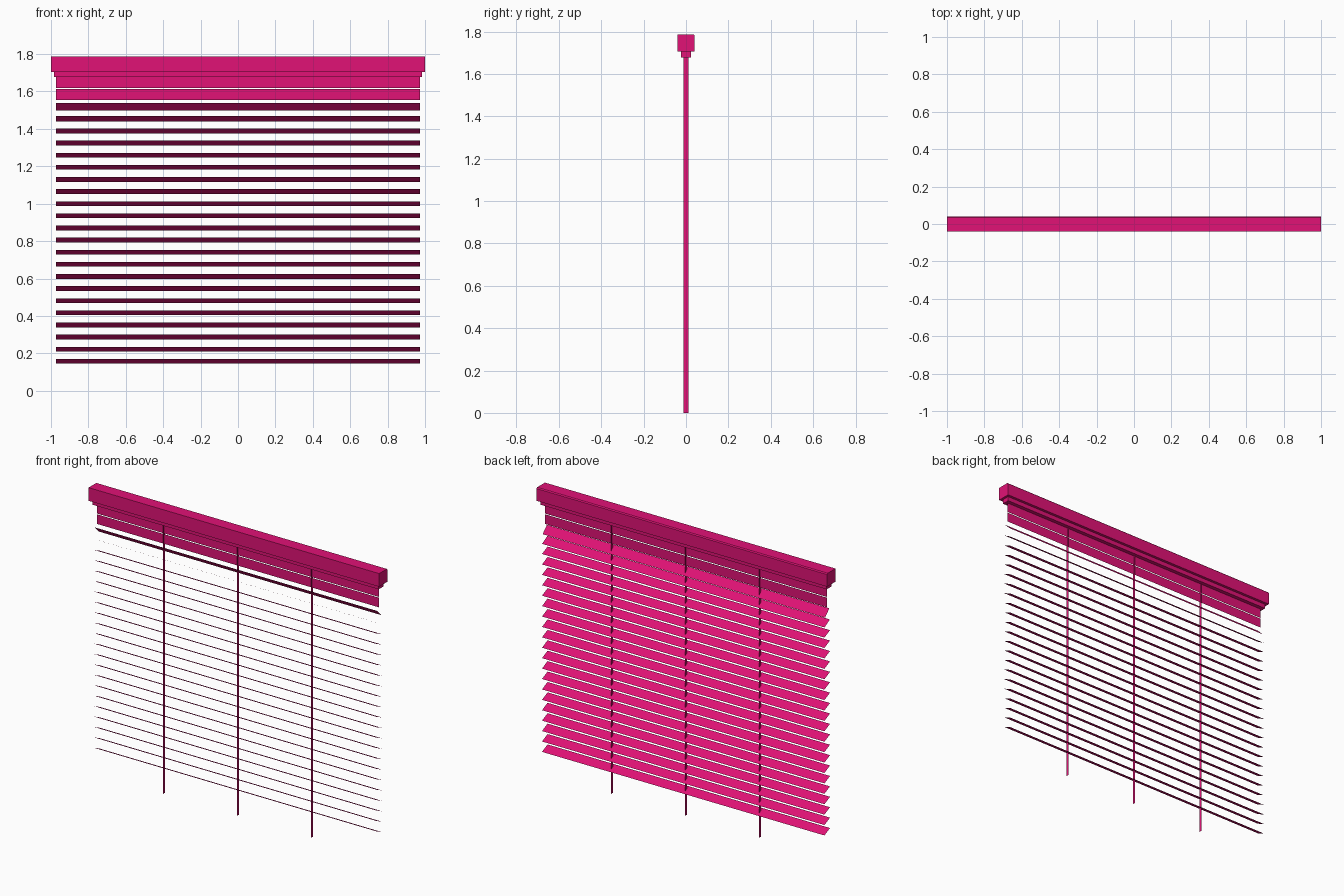
import bpy
from math import sin, cos, radians

cube = bpy.data.objects.get("Cube")
if cube:
    bpy.data.objects.remove(cube, do_unlink=True)

magenta = bpy.data.materials.new("magenta")
magenta.use_nodes = True
COLOUR = (0.75, 0.006, 0.18, 1)
magenta.diffuse_color = COLOUR
magenta.node_tree.nodes["Principled BSDF"].inputs["Base Color"].default_value = COLOUR


def add_mesh(name, verts, faces):
    mesh = bpy.data.meshes.new(name)
    mesh.from_pydata(verts, [], faces)
    mesh.materials.append(magenta)
    obj = bpy.data.objects.new(name, mesh)
    bpy.context.collection.objects.link(obj)
    return obj


def bar(name, profile, half):
    """Extrude a (y, z) profile along x with closed ends."""
    n = len(profile)
    verts = [(x, y, z) for x in (-half, half) for y, z in profile]
    faces = [(i, n + i, n + (i + 1) % n, (i + 1) % n) for i in range(n)]
    faces += [tuple(range(n)), tuple(reversed(range(n, 2 * n)))]
    faces = [tuple(reversed(f)) for f in faces]
    return add_mesh(name, verts, faces)


# Head rail with a small chamfer along its back top edge
bar("head_rail", [(-0.041, 1.705), (0.041, 1.705), (0.041, 1.781),
                  (0.035, 1.787), (-0.041, 1.787)], 1.0)

# Narrow lower rail below it
bar("lower_rail", [(-0.024, 1.678), (0.024, 1.678),
                   (0.024, 1.705), (-0.024, 1.705)], 0.985)

# Paper-thin slats: closed at the top, opening further down
SLATS, PITCH, TOP, HALF_CHORD, HALF_WIDTH = 24, 0.0648, 1.648, 0.03, 0.972
opening = [90, 90, 45, 30]
for i in range(SLATS):
    tilt = radians(opening[i] if i < len(opening) else 25)
    z = TOP - i * PITCH
    dy, dz = HALF_CHORD * cos(tilt), HALF_CHORD * sin(tilt)
    w = HALF_WIDTH
    add_mesh(f"slat_{i + 1}",
             [(-w, -dy, z + dz), (w, -dy, z + dz), (w, dy, z - dz), (-w, dy, z - dz)],
             [(0, 1, 2, 3)])

# Flat ladder tapes, edge-on to the front
for name, x in (("right_tape", -0.51), ("middle_tape", 0), ("left_tape", 0.51)):
    d = 0.011
    add_mesh(name, [(x, -d, 0), (x, d, 0), (x, d, 1.68), (x, -d, 1.68)], [(0, 1, 2, 3)])
